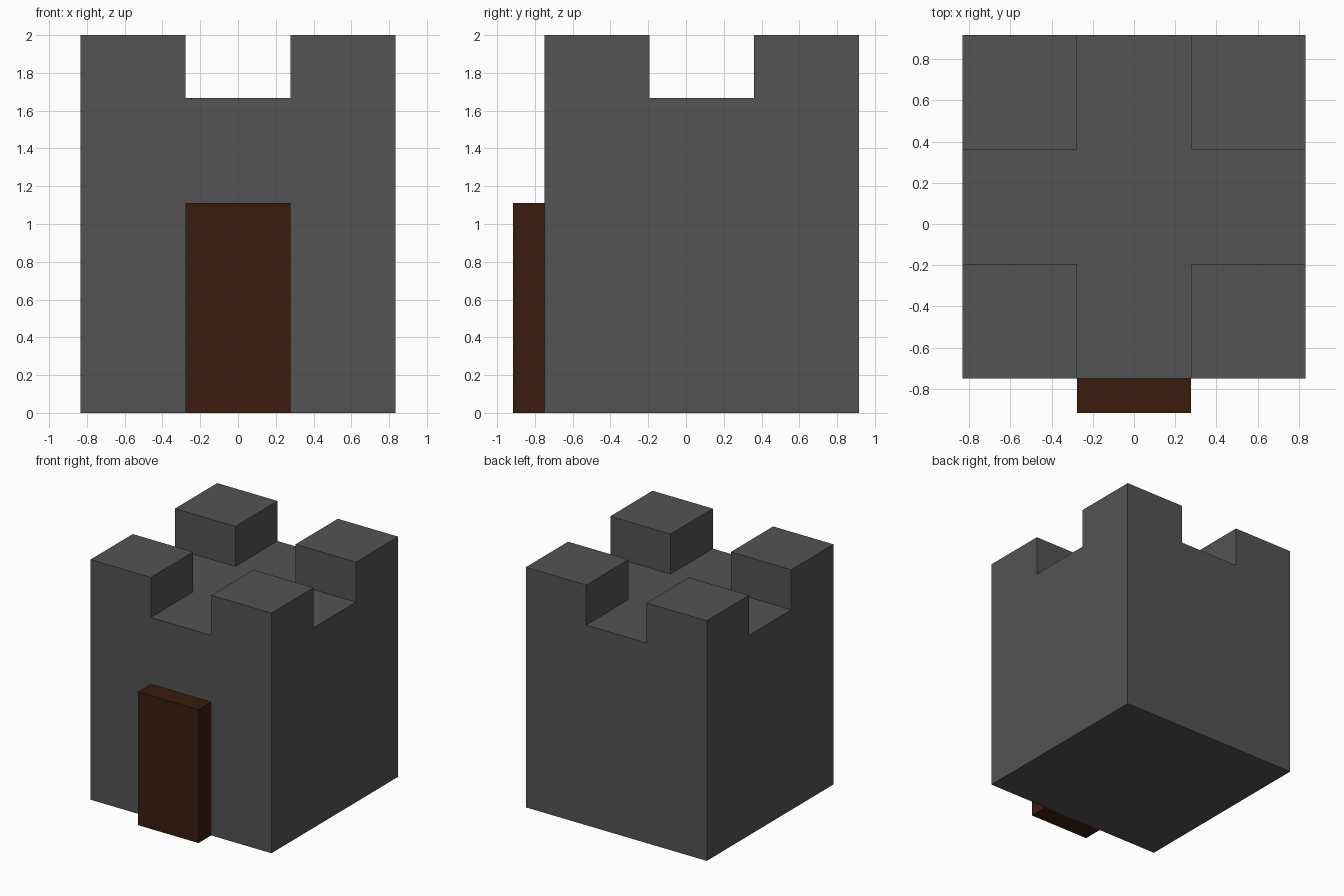
import bpy, bmesh
from mathutils import Matrix, Vector

if "Cube" in bpy.data.objects:
    bpy.data.objects.remove(bpy.data.objects["Cube"])

UNIT = 5 / 9             # one third of the tower width
HALF = 1.5 * UNIT        # half the tower width
WALL_TOP = 3 * UNIT      # roof level between the battlements
TOP = 2.0
CENTRE_Y = 1 / 12        # tower sits back to leave room for the door
FRONT_Y = CENTRE_Y - HALF


def paint(obj, name, colour):
    mat = bpy.data.materials.new(name)
    mat.diffuse_color = (*colour, 1)
    mat.use_nodes = True
    mat.node_tree.nodes["Principled BSDF"].inputs["Base Color"].default_value = mat.diffuse_color
    obj.data.materials.append(mat)


def box(bm, lo, hi):
    lo, hi = Vector(lo), Vector(hi)
    matrix = Matrix.Translation((lo + hi) / 2) @ Matrix.Diagonal((*(hi - lo), 1))
    bmesh.ops.create_cube(bm, size=1, matrix=matrix)


def finish(bm, name):
    bmesh.ops.recalc_face_normals(bm, faces=bm.faces)
    mesh = bpy.data.meshes.new(name)
    bm.to_mesh(mesh)
    bm.free()
    obj = bpy.data.objects.new(name, mesh)
    bpy.context.collection.objects.link(obj)
    return obj


# Tower: a block split in thirds, with the four top corners raised as battlements
bm = bmesh.new()
box(bm, (-HALF, -HALF, 0), (HALF, HALF, WALL_TOP))
for axis in ((1, 0, 0), (0, 1, 0)):
    for side in (-1, 1):
        bmesh.ops.bisect_plane(bm, geom=bm.verts[:] + bm.edges[:] + bm.faces[:],
                               plane_co=Vector(axis) * side * UNIT / 2, plane_no=axis)
bm.normal_update()
corners = []
for face in bm.faces:
    c = face.calc_center_median()
    if face.normal.z > 0.9 and min(abs(c.x), abs(c.y)) > UNIT / 2:
        corners.append(face)
raised = bmesh.ops.extrude_face_region(bm, geom=corners)["geom"]
bmesh.ops.delete(bm, geom=[f for f in corners if f.is_valid], context="FACES")
bmesh.ops.translate(bm, vec=(0, 0, TOP - WALL_TOP),
                    verts=[v for v in raised if isinstance(v, bmesh.types.BMVert)])
# Merge the flat wall pieces back into single faces
bmesh.ops.dissolve_limit(bm, angle_limit=0.01, verts=bm.verts[:], edges=bm.edges[:])
bmesh.ops.translate(bm, vec=(0, CENTRE_Y, 0), verts=bm.verts[:])
tower = finish(bm, "tower")
paint(tower, "stone", (0.087, 0.087, 0.087))

# Door: a slab standing proud of the front wall
bm = bmesh.new()
box(bm, (-UNIT / 2, FRONT_Y - 1 / 6, 0), (UNIT / 2, FRONT_Y, 2 * UNIT))
door = finish(bm, "door")
paint(door, "dark_wood", (0.042, 0.012, 0.004))
